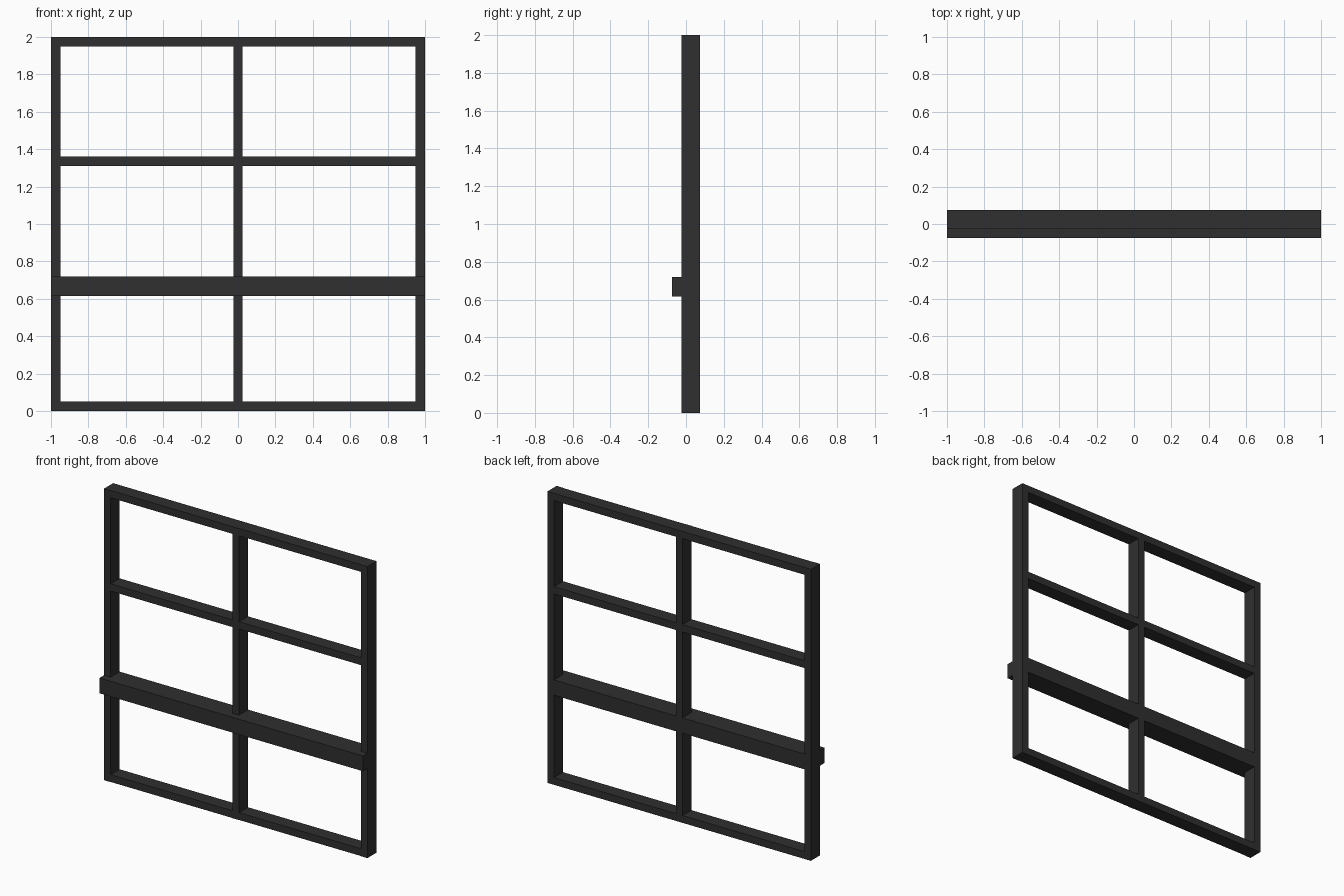
import bpy

if "Cube" in bpy.data.objects:
    bpy.data.objects.remove(bpy.data.objects["Cube"])

# One flat colour for the whole frame
mat = bpy.data.materials.new("charcoal")
mat.diffuse_color = (0.029, 0.029, 0.029, 1)
mat.use_nodes = True
mat.node_tree.nodes["Principled BSDF"].inputs["Base Color"].default_value = mat.diffuse_color

FRONT, BACK, SILL_FRONT = -0.025, 0.074, -0.074
BAR = 0.05


def box(name, x, y, z):
    """Box from (min, max) pairs on each axis."""
    bpy.ops.mesh.primitive_cube_add(
        size=1, location=[(a + b) / 2 for a, b in (x, y, z)])
    ob = bpy.context.object
    ob.name = name
    ob.scale = [b - a for a, b in (x, y, z)]
    bpy.ops.object.transform_apply(location=False, rotation=False, scale=True)
    ob.data.materials.append(mat)
    return ob


# Side posts and centre mullion
for name, cx in (("left_post", -0.975), ("centre_mullion", 0), ("right_post", 0.975)):
    box(name, (cx - BAR / 2, cx + BAR / 2), (FRONT, BACK), (0, 2))

# Horizontal bars, fitted between the uprights and set back a hair
bars = (("bottom_bar", 0, 0.05), ("lower_rail", 0.615, 0.72),
        ("upper_bar", 1.31, 1.36), ("top_bar", 1.95, 2))
for name, z0, z1 in bars:
    for side, x in (("left", (-0.95, -0.025)), ("right", (0.025, 0.95))):
        box(f"{name}_{side}", x, (FRONT + 0.002, BACK), (z0, z1))

# Handrail standing proud of the front, full width
box("front_handrail", (-1, 1), (SILL_FRONT, FRONT + 0.002), (0.615, 0.72))
